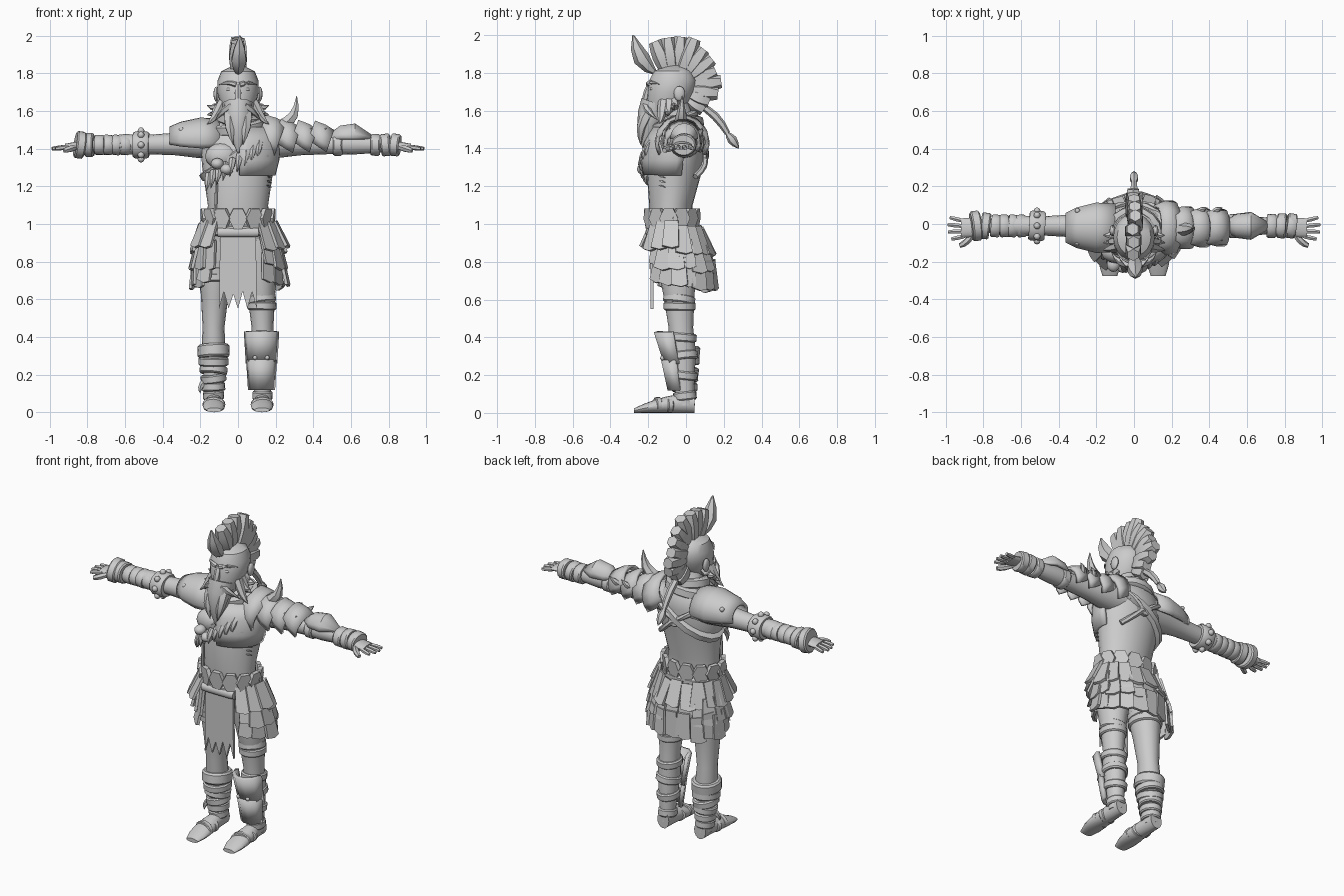
import bpy, bmesh, random
from math import sin, cos, pi, radians
from mathutils import Vector, Matrix, Euler

random.seed(4)
if "Cube" in bpy.data.objects:
    bpy.data.objects.remove(bpy.data.objects["Cube"])

grey = bpy.data.materials.new("plain_grey")
grey.use_nodes = True
grey.diffuse_color = (.6, .6, .6, 1)
grey.node_tree.nodes["Principled BSDF"].inputs["Base Color"].default_value = grey.diffuse_color

TORSO = Vector((0, -.06, 0))
ARM = Vector((0, -.01, 1.42))
SIDES = {"left": 1, "right": -1}


def finish(name, bm, thickness=0):
    bmesh.ops.recalc_face_normals(bm, faces=bm.faces)
    mesh = bpy.data.meshes.new(name)
    bm.to_mesh(mesh)
    bm.free()
    mesh.materials.append(grey)
    mesh.shade_smooth()
    mesh.set_sharp_from_angle(angle=radians(38))
    part = bpy.data.objects.new(name, mesh)
    bpy.context.collection.objects.link(part)
    if thickness:
        solid = part.modifiers.new("thickness", "SOLIDIFY")
        solid.thickness, solid.offset = thickness, 0


def skin(name, rings, closed=True, thickness=0):
    """Faces between consecutive rings of points, capped when closed."""
    bm = bmesh.new()
    rows = [[bm.verts.new(point) for point in ring] for ring in rings]
    count = len(rows[0])
    for low, high in zip(rows, rows[1:]):
        for i in range(count if closed else count - 1):
            j = (i + 1) % count
            bm.faces.new((low[i], low[j], high[j], high[i]))
    if closed:
        bm.faces.new(rows[0])
        bm.faces.new(rows[-1])
    finish(name, bm, thickness)


def oval(wide, deep, x=0, y=0, z=0):
    return Vector((x, y, z)), wide, deep


def loft(name, axis, ovals, sides=16, arc=None, thickness=0, tilt=(0, 0, 0)):
    """Oval sections along an axis; an arc in degrees leaves an open shell."""
    first, second = [Vector(row) for row, letter in zip(Matrix.Identity(3), "xyz") if letter != axis]
    start, end = [radians(angle) for angle in arc or (0, 360)]
    turns = [start + (end - start) * i / sides for i in range(sides + 1 if arc else sides)]
    pivot = (ovals[0][0] + ovals[-1][0]) / 2
    turned = Euler([radians(angle) for angle in tilt]).to_matrix()
    skin(name, [[pivot + turned @ (centre - pivot + first * wide * cos(t) + second * deep * sin(t)) for t in turns]
                for centre, wide, deep in ovals], not arc, thickness)


def band(name, axis, centre, wide, deep, width, tilt=(0, 0, 0)):
    """Strap with bevelled rims around a limb."""
    along = Vector([letter == axis for letter in "xyz"]) * width / 2
    rims = ((-1, .9), (-.7, 1), (.7, 1), (1, .9))
    loft(name, axis, [(Vector(centre) + along * step, wide * size, deep * size) for step, size in rims], tilt=tilt)


def rod(t):
    return 1


def spike(t):
    return max(1 - t * t, .05)


def leaf(t):
    return max(sin(pi * t), .1)


def chunk(t):
    return .7 + .3 * sin(pi * t)


def tube(name, base, tip, radius, shape=spike, bend=(0, 0, 0), sides=6, steps=4):
    """Bowed tube from base to tip whose radius follows a shape rule."""
    base, tip, bend = Vector(base), Vector(tip), Vector(bend)
    rings = []
    for t in (i / steps for i in range(steps + 1)):
        way = (tip - base + bend * pi * cos(pi * t)).normalized()
        across = way.cross(Vector((0, 1, 0) if abs(way.x) > .9 else (1, 0, 0))).normalized()
        other = way.cross(across)
        middle = base.lerp(tip, t) + bend * sin(pi * t)
        turns = [2 * pi * i / sides for i in range(sides)]
        rings.append([middle + radius * shape(t) * (across * cos(a) + other * sin(a)) for a in turns])
    skin(name, rings)


def plates(name, outline, thickness, places):
    """Extruded outline repeated at each matrix, joined in one part."""
    bm = bmesh.new()
    for place in places:
        front, back = ([bm.verts.new(place @ Vector((x, side * thickness / 2, z))) for x, z in outline]
                       for side in SIDES.values())
        bm.faces.new(front)
        bm.faces.new(back)
        for i in range(len(front)):
            bm.faces.new((front[i - 1], front[i], back[i], back[i - 1]))
    finish(name, bm)


def blobs(name, spots, size):
    bm = bmesh.new()
    for spot in spots:
        bmesh.ops.create_uvsphere(bm, u_segments=12, v_segments=8, radius=1,
                                  matrix=Matrix.Translation(spot) @ Matrix.Diagonal((*size, 1)))
    finish(name, bm)


def around(angle, wide, deep, y, z, lean=0, roll=0):
    """Place on an oval around the body, with local -y facing outwards."""
    return (Matrix.Translation((wide * sin(angle), y - deep * cos(angle), z)) @ Matrix.Rotation(angle, 4, "Z")
            @ Matrix.Rotation(lean, 4, "X") @ Matrix.Rotation(roll, 4, "Y"))


def wobble(amount):
    return random.uniform(-amount, amount)


def arm_band(name, side, x, radius, width=.05):
    band(name, "x", ARM + Vector((side * x, 0, 0)), radius, radius * .9, width, (0, wobble(9), wobble(9)))


def leg_centre(side, z):
    return Vector((side * (.13 - .05 * max(z - .5, 0)), -.06 * z, z))


def leg_band(name, side, z, radius, width=.045):
    band(name, "z", leg_centre(side, z), radius, radius * 1.1, width, (wobble(8), wobble(9), 0))


# Torso and head
loft("torso", "z", [oval(.16, .1, y=-.06, z=.85), oval(.17, .115, y=-.08, z=1), oval(.16, .115, y=-.08, z=1.1),
                    oval(.19, .15, y=-.06, z=1.3), oval(.2, .14, y=-.04, z=1.43), oval(.17, .12, y=-.03, z=1.5),
                    oval(.08, .08, y=-.04, z=1.56), oval(.07, .07, y=-.06, z=1.65)], sides=24)
blobs("chest_muscles", [(side * .085, -.15, 1.36) for side in SIDES.values()], (.09, .06, .07))
loft("head", "z", [oval(.04, .05, y=-.14, z=1.54), oval(.085, .1, y=-.11, z=1.6), oval(.11, .125, y=-.08, z=1.7),
                   oval(.11, .125, y=-.07, z=1.76), oval(.09, .1, y=-.07, z=1.81), oval(.03, .04, y=-.06, z=1.84)], sides=20)
tube("nose", (0, -.19, 1.74), (0, -.22, 1.65), .02, chunk)
for side in SIDES.values():
    tube("brow", (side * .01, -.2, 1.74), (side * .1, -.14, 1.74), .014, bend=(0, -.015, .01))
    blobs("eye", [(side * .045, -.18, 1.715)], (.018, .012, .01))
    blobs("ear", [(side * .115, -.035, 1.69)], (.015, .03, .04))
    tube("moustache", (0, -.215, 1.64), (side * .12, -.15, 1.55), .025, bend=(side * .01, -.02, .01))
    tube("beard_lock", (side * .04, -.19, 1.6), (side * .025, -.24, 1.42), .035, bend=(side * .01, -.02, 0))
    for lock in range(3):
        tube("side_whisker", (side * .08, -.06 - .03 * lock, 1.65), (side * .165, -.06 - .04 * lock, 1.63 - .05 * lock),
             .028, bend=(0, 0, -.02))
tube("beard", (0, -.16, 1.64), (0, -.22, 1.38), .08, bend=(0, -.01, 0), sides=10)

# Crest of hair chunks fanned over the skull, front feather and braid
for i in range(11):
    angle = radians(113 - 15 * i)
    out = Vector((0, cos(angle), sin(angle)))
    skull = Vector((wobble(.008), -.06, 1.72))
    tube("crest_chunk", skull + out * .09, skull + out * (.28 - .09 * (i / 10) ** 2 + wobble(.015)), .048, chunk)
tube("front_feather", (0, -.15, 1.79), (.01, -.28, 2), .045, leaf, bend=(0, -.02, -.02))
tube("braid", (0, .06, 1.64), (0, .22, 1.48), .022, chunk, bend=(0, .015, .01))
tube("braid_end", (0, .21, 1.49), (0, .28, 1.4), .026, leaf)

# Arms and hands
for side in SIDES.values():
    profile = ((.1, .09), (.22, .08), (.33, .06), (.5, .05), (.6, .055), (.75, .04), (.85, .03))
    loft("arm", "x", [oval(r, r, side * x, ARM.y, ARM.z + r / 3 - .015) for x, r in profile])
    loft("palm", "x", [oval(.035, .026, side * .82, -.015, 1.42), oval(.052, .02, side * .87, -.02, 1.415),
                       oval(.05, .016, side * .92, -.02, 1.41)])
    for finger in range(4):
        spread = finger - 1.7
        tube("finger", (side * .9, spread * .027 - .02, 1.41),
             (side * (.99 - .007 * spread ** 2), spread * .038 - .015, 1.4), .013, chunk)
    tube("thumb", (side * .85, -.05, 1.41), (side * .925, -.115, 1.39), .018, chunk, bend=(0, -.01, 0))

# Right arm wrappings, cuff and shoulder pad
for i in range(4):
    arm_band("arm_wrap", -1, .6 + .045 * i, .06)
arm_band("wrist_cuff", -1, .79, .07)
arm_band("wrist_cuff_rim", -1, .84, .08)
arm_band("elbow_cuff", -1, .515, .08, width=.085)
blobs("cuff_studs", [ARM + Vector((-.515, .08 * cos(a), .075 * sin(a))) for a in (i * pi / 4 for i in range(8))], [.018] * 3)
loft("right_shoulder_pad", "x", [oval(r, r * .85, x, -.02, 1.45) for x, r in ((-.36, .07), (-.3, .1), (-.2, .125), (-.1, .12))],
     arc=(-25, 205), thickness=.018)
blobs("pad_rivets", [(x, y, 1.5) for x in (-.3, -.2) for y in (-.1, .07)], [.014] * 3)

# Left shoulder plates, horns and forearm guard
for i in range(4):
    x, radius = .17 + .09 * i, .075 + .06 / (1 + i)
    loft("left_shoulder_plate", "x", [oval(radius * grow, radius * grow * .85, x + step, -.02, 1.45 - step / 4)
                                      for step, grow in ((-.06, .85), (0, 1), (.05, 1))],
         sides=9, arc=(-30, 210), thickness=.018, tilt=(0, 15 + wobble(4), 0))
tube("shoulder_horn", (.23, -.03, 1.52), (.312, -.02, 1.68), .036, bend=(.025, 0, -.02))
for side in SIDES.values():
    for x in (.34, .42):
        tube("small_horn", (x, side * .05, 1.46), (x + .05, side * .085, 1.51), .02, bend=(0, side * .01, 0))
for x in (.53, .73):
    arm_band("forearm_strap", 1, x, .064)
for x in (.785, .835):
    arm_band("left_wrist_wrap", 1, x, .066)
loft("forearm_guard", "x", [oval(.07 * leaf(t), .08 * leaf(t), .47 + .25 * t, ARM.y, 1.45) for t in (0, .3, .6, 1)],
     sides=8, arc=(0, 180), thickness=.016)

# Harness: chest guard, collar, straps, teeth and ring on the back
loft("chest_guard", "z", [oval(.19, .155, y=-.065, z=1.26), oval(.21, .17, y=-.06, z=1.34), oval(.215, .165, y=-.05, z=1.43),
                          oval(.18, .13, y=-.04, z=1.51)], sides=9, arc=(-88, 15), thickness=.02)
band("chest_strap", "z", (0, -.045, 1.37), .235, .166, .05, tilt=(0, -33, 0))
band("upper_collar", "z", (0, -.045, 1.56), .115, .11, .055, tilt=(10, 8, 0))
band("lower_collar", "z", (0, -.045, 1.52), .15, .14, .055, tilt=(10, -7, 0))
for i in range(9):
    angle = .2 * i - .95
    hung = TORSO + Vector((.19 * sin(angle), -.15 * cos(angle), 1.36 + .12 * sin(angle)))
    tube("tooth", hung, hung + Vector((-.015, -.02, -.09)), .02, bend=(0, -.02, 0))
blobs("bone_charms", [(-.11, -.215, 1.32), (-.06, -.22, 1.29)], (.035, .04, .03))
tube("right_side_cord", (-.11, -.19, 1.3), (-.12, -.18, 1.06), .009, rod)
plates("stitches", [(-.02, 0), (0, .005), (.02, 0), (0, -.005)], .012,
       [around(1.1, .187, .147, TORSO.y, 1.2 + .025 * i, roll=.3) for i in range(4)])
band("back_ring", "y", (.01, .1, 1.36), .038, .038, .02)
for end in ((-.17, .06, 1.47), (.17, .06, 1.47), (.14, .05, 1.25)):
    tube("back_strap", (.01, .1, 1.36), end, .016, rod, bend=(0, .02, 0))

# Belt of scales, layered skirt and loincloth
hexagon = [(.05 * cos(i * pi / 3), .06 * sin(i * pi / 3)) for i in range(6)]
plates("belt_scales", hexagon, .024, [around(2 * pi * i / 13, .182, .132, -.075, 1.03, lean=.08) for i in range(13)])
band("belt", "z", (0, -.07, .965), .195, .14, .06)
tile = [(-.036, 0), (.036, 0), (.046, -.15), (.01, -.16), (-.044, -.145)]
for row in range(3):
    places = []
    for i in range(15):
        angle = radians(42 + 276 * i / 14)
        places.append(around(angle, .2 + .017 * row, .14 + .01 * row, .02 * row - .055,
                             1 - .09 * row + .02 * cos(angle) + wobble(.012), wobble(.1) - .4 / (1 + row), wobble(.1)))
    plates("skirt_row", tile, .016, places)
ragged_hem = [(.1 - .025 * i, .55 + (i % 2) * random.uniform(.03, .1)) for i in range(9)]
plates("loincloth", [(-.095, .97), (.095, .97), *ragged_hem], .016, [Matrix.Translation((0, -.18, 0))])
band("cloth_roll", "x", (0, -.195, .955), .02, .025, .22)

# Legs and shoes
for side in SIDES.values():
    profile = ((.92, .09), (.75, .09), (.62, .073), (.45, .058), (.33, .064), (.1, .044), (.04, .044))
    loft("leg", "z", [(leg_centre(side, z), r, r * 1.12) for z, r in profile])
    shoe = []
    for t in (i / 6 for i in range(7)):
        height = .052 - .04 * t * t
        shoe.append(oval(.04 + .02 * sin(pi * t * t), height, side * .128, .045 - .32 * t, height))
    loft("shoe", "y", shoe)
    for y in (-.09, -.15):
        band("shoe_strap", "y", (side * .128, y, .042), .06, .042, .03, tilt=(0, 0, side * 12))
for z in (.565, .6):
    leg_band("left_thigh_strap", 1, z, .077)
for z in (.72, .76):
    leg_band("right_thigh_strap", -1, z, .094)

# Right shin wraps
leg_band("shin_cuff", -1, .325, .085, width=.07)
for i in range(5):
    leg_band("shin_wrap", -1, .27 - .045 * i, .08 - .006 * i)
tube("shin_knot", (-.18, -.03, .16), (-.2, -.05, .1), .018, bend=(-.01, 0, 0))

# Left shin armour
loft("shin_guard", "z", [oval(.084, .105, .125, -.06, .43), oval(.074, .08, .125, -.03, .26)],
     sides=5, arc=(185, 355), thickness=.022)
loft("lower_shin_guard", "z", [oval(.073, .09, .125, -.035, .28), oval(.063, .07, .125, -.02, .12)],
     sides=5, arc=(190, 350), thickness=.022)
for z, radius in ((.4, .073), (.3, .074), (.2, .066), (.09, .054)):
    leg_band("shin_strap", 1, z, radius)
blobs("shin_rivets", [(x, -.125, z) for x in (.09, .155) for z in (.29, .38)], [.012] * 3)
